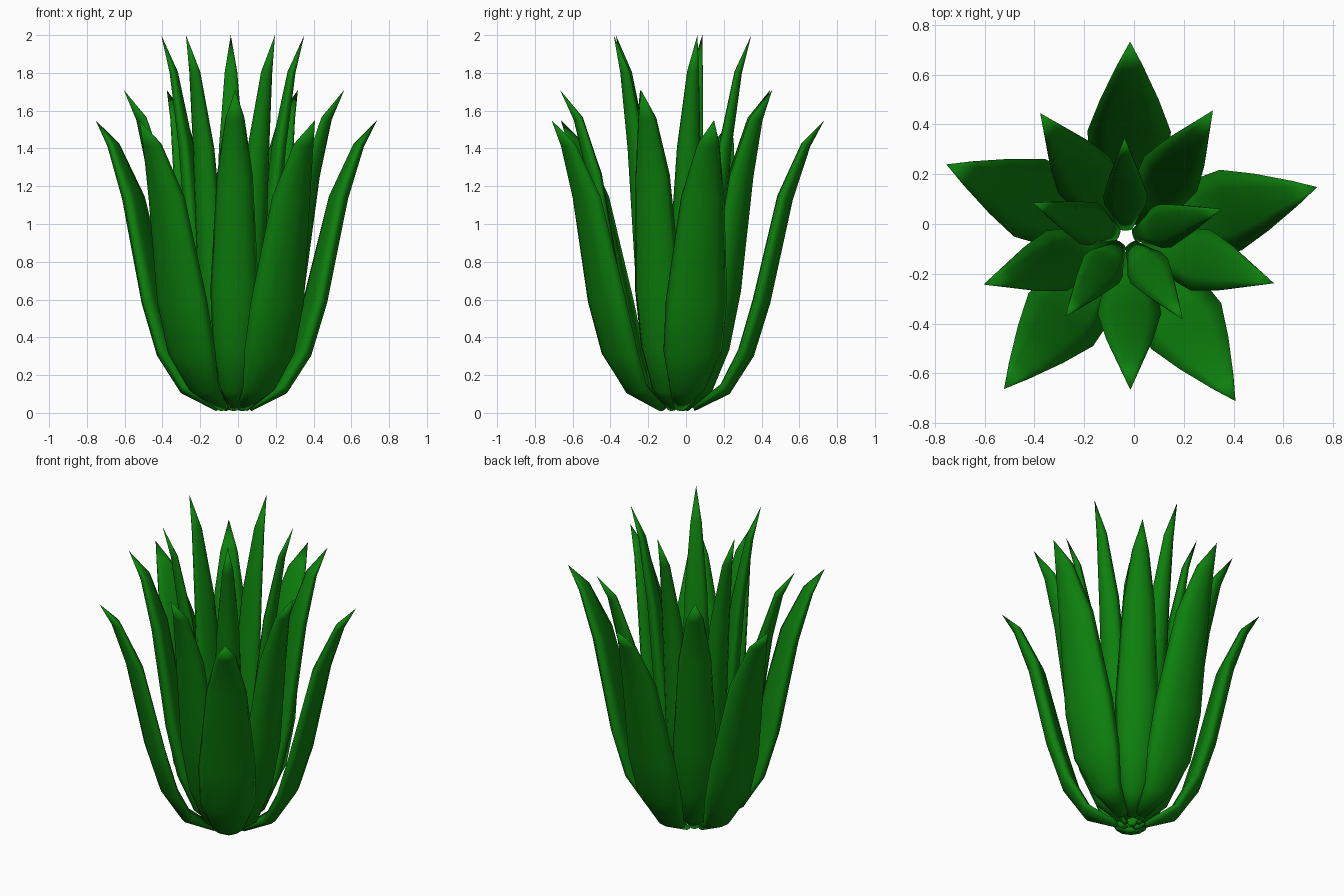
import bpy, bmesh
from math import radians
from mathutils import Vector

cube = bpy.data.objects.get("Cube")
if cube:
    bpy.data.objects.remove(cube)

green = bpy.data.materials.new("leaf_green")
green.use_nodes = True
colour = (0.004, 0.215, 0.004, 1)
green.diffuse_color = colour
shader = green.node_tree.nodes["Principled BSDF"]
shader.inputs["Base Color"].default_value = colour
shader.inputs["Roughness"].default_value = 0.8

# Cross-section, rounded outside and nearly flat inside:
# (fraction of half width, fraction of thickness)
SECTION = [(0, 0), (0.5, 0.1), (0.85, 0.4), (1, 0.8), (0.55, 0.95),
           (0, 1), (-0.55, 0.95), (-1, 0.8), (-0.85, 0.4), (-0.5, 0.1)]


def leaf_mesh(name, stations, tip):
    """Loft the section along (radius, height, half width, thickness), ending in a point."""
    bm = bmesh.new()
    path = [Vector((s[0], 0, s[1])) for s in stations] + [Vector((tip[0], 0, tip[1]))]
    rings = []
    for i, (r, z, half, thick) in enumerate(stations):
        along = (path[i + 1] - path[max(i - 1, 0)]).normalized()
        inward = Vector((-along.z, 0, along.x))
        rings.append([bm.verts.new(path[i] + Vector((0, u * half, 0)) + inward * v * thick)
                      for u, v in SECTION])
    n = len(SECTION)
    for a, b in zip(rings, rings[1:]):
        for k in range(n):
            bm.faces.new((a[k], a[(k + 1) % n], b[(k + 1) % n], b[k]))
    point = bm.verts.new(path[-1])
    for k in range(n):
        bm.faces.new((rings[-1][k], rings[-1][(k + 1) % n], point))
    bm.faces.new(rings[0])
    bmesh.ops.recalc_face_normals(bm, faces=bm.faces)
    # Smooth all over, margins included
    for f in bm.faces:
        f.smooth = True
    mesh = bpy.data.meshes.new(name)
    bm.to_mesh(mesh)
    bm.free()
    mesh.materials.append(green)
    return mesh


# Each whorl: name, centre x, leaf angles, stations from base upward, tip
WHORLS = [
    ("outer_leaf", -0.024, (89.4, 14.9, -56.7, -129.3, 158.1),
     [(0.10, 0.01, 0.035, 0.03), (0.285, 0.10, 0.10, 0.07), (0.413, 0.30, 0.16, 0.09),
      (0.50, 0.58, 0.168, 0.095), (0.62, 1.13, 0.118, 0.085), (0.712, 1.41, 0.06, 0.05)],
     (0.787, 1.55)),
    ("middle_leaf", -0.022, (56.4, -17.5, -89.3, -162, 125.4),
     [(0.075, 0.01, 0.03, 0.03), (0.21, 0.11, 0.08, 0.07), (0.31, 0.33, 0.115, 0.09),
      (0.38, 0.64, 0.128, 0.095), (0.47, 1.25, 0.095, 0.08), (0.54, 1.55, 0.05, 0.05)],
     (0.613, 1.71)),
    ("inner_leaf", -0.032, (90.9, 16.6, -55.3, -127.5, 159.5),
     [(0.05, 0.02, 0.025, 0.03), (0.14, 0.12, 0.055, 0.07), (0.20, 0.37, 0.083, 0.09),
      (0.24, 0.74, 0.09, 0.095), (0.295, 1.40, 0.065, 0.07), (0.35, 1.80, 0.033, 0.04)],
     (0.40, 2.0)),
]

for name, centre_x, angles, stations, tip in WHORLS:
    mesh = leaf_mesh(name, stations, tip)
    for i, angle in enumerate(angles):
        leaf = bpy.data.objects.new(f"{name}_{i + 1}", mesh)
        leaf.location = (centre_x, -0.054, 0)
        leaf.rotation_euler.z = radians(angle)
        bpy.context.scene.collection.objects.link(leaf)
